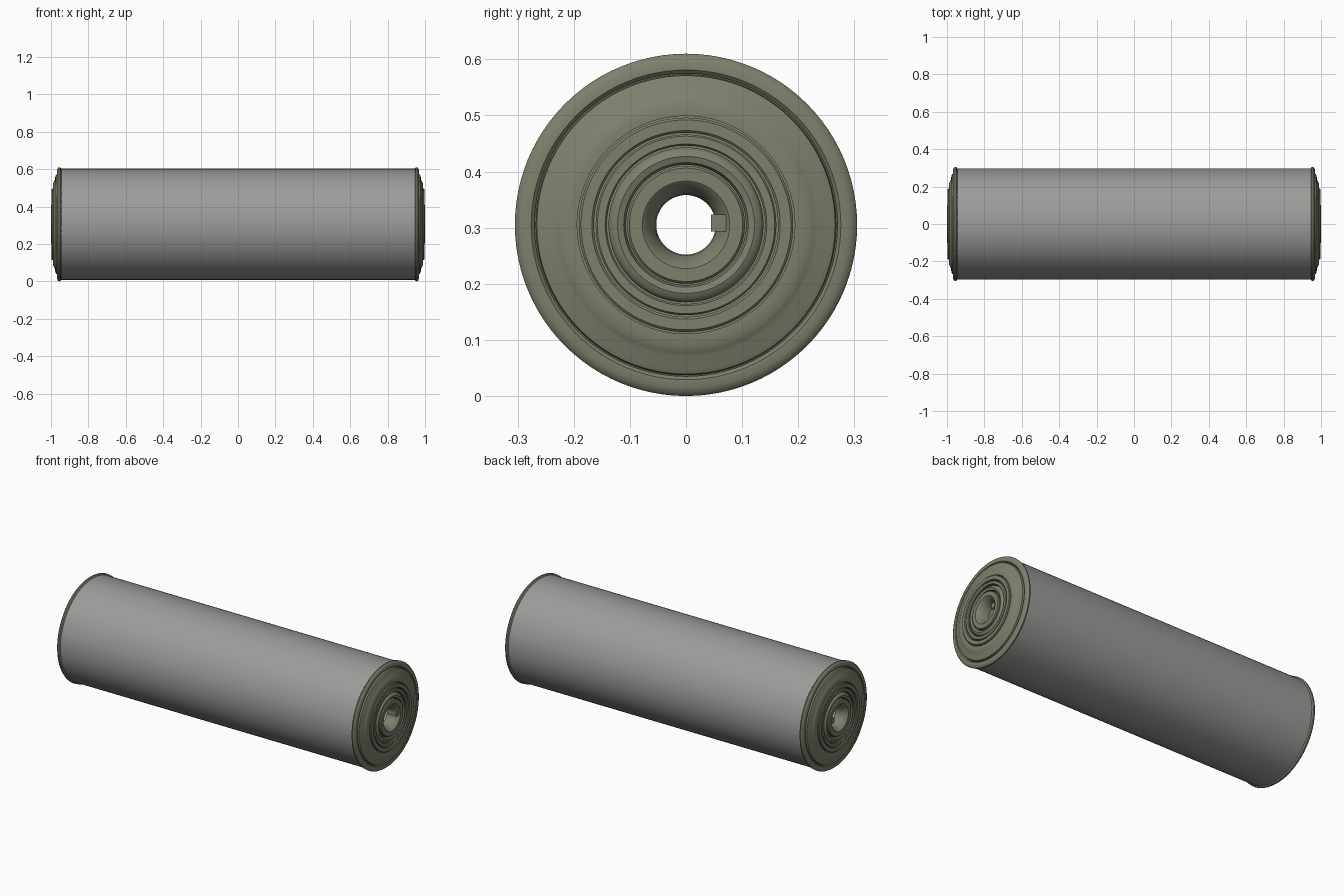
import bpy, bmesh, math
from mathutils import Vector

if "Cube" in bpy.data.objects:
    bpy.data.objects.remove(bpy.data.objects["Cube"])

CZ = 0.305
SEG = 96


def material(name, col):
    m = bpy.data.materials.new(name)
    m.diffuse_color = (*col, 1)
    m.use_nodes = True
    m.node_tree.nodes["Principled BSDF"].inputs["Base Color"].default_value = m.diffuse_color
    return m


steel = material("grey steel", (0.33, 0.33, 0.325))
olive = material("olive grey", (0.215, 0.215, 0.155))


def finish(bm, name, mat):
    bmesh.ops.recalc_face_normals(bm, faces=bm.faces)
    me = bpy.data.meshes.new(name)
    bm.to_mesh(me)
    bm.free()
    ob = bpy.data.objects.new(name, me)
    bpy.context.collection.objects.link(ob)
    me.materials.append(mat)
    bpy.ops.object.select_all(action='DESELECT')
    ob.select_set(True)
    bpy.context.view_layer.objects.active = ob
    bpy.ops.object.shade_smooth_by_angle(angle=math.radians(35))
    return ob


def lathe(name, profile, mat, side=1):
    """Revolve a closed (x, radius) profile around the roller axis."""
    bm = bmesh.new()
    rings = []
    for i in range(SEG):
        a = 2 * math.pi * i / SEG
        rings.append([bm.verts.new((side * x, r * math.cos(a), CZ + r * math.sin(a)))
                      for x, r in profile])
    n = len(profile)
    for i in range(SEG):
        p, q = rings[i], rings[(i + 1) % SEG]
        for j in range(n):
            k = (j + 1) % n
            bm.faces.new((p[j], p[k], q[k], q[j]))
    return finish(bm, name, mat)


# thin hollow roller tube
lathe("roller_tube", [(-0.955, 0.297), (0.955, 0.297), (0.955, 0.285), (-0.955, 0.285)], steel)

# end cap parts, from the rim inwards
parts = {
    "rim_flange": [(0.945, 0.297), (0.95, 0.304), (0.957, 0.305), (0.963, 0.301),
                   (0.968, 0.29), (0.968, 0.276), (0.962, 0.27), (0.94, 0.27), (0.94, 0.296)],
    "end_dish": [(0.955, 0.268), (0.972, 0.266), (0.976, 0.258), (0.98, 0.235),
                 (0.984, 0.228), (0.988, 0.22), (0.99, 0.205), (0.99, 0.194),
                 (0.95, 0.194), (0.95, 0.22), (0.94, 0.268)],
    "outer_seal_ring": [(0.96, 0.191), (0.993, 0.191), (0.997, 0.187), (0.997, 0.168),
                        (0.993, 0.164), (0.96, 0.164)],
    "middle_seal_ring": [(0.96, 0.161), (0.991, 0.161), (0.995, 0.158), (0.995, 0.144),
                         (0.991, 0.141), (0.96, 0.141)],
    "inner_seal_ring": [(0.96, 0.138), (0.985, 0.138), (0.994, 0.132), (0.998, 0.122),
                        (0.994, 0.111), (0.985, 0.107), (0.96, 0.107)],
    "bearing_hub": [(0.93, 0.105), (0.995, 0.105), (1.0, 0.101), (1.0, 0.078),
                    (0.997, 0.074), (0.965, 0.055), (0.93, 0.053)],
    # recessed web that carries the rings
    "bearing_web": [(0.93, 0.272), (0.955, 0.272), (0.965, 0.1), (0.94, 0.1)],
}
for side, label in ((1, "right"), (-1, "left")):
    for name, prof in parts.items():
        lathe(f"{label}_{name}", prof, olive, side)

    # key block inside the bore
    bm = bmesh.new()
    bmesh.ops.create_cube(bm, size=1)
    for v in bm.verts:
        v.co = Vector((side * (0.965 + v.co.x * 0.06), 0.058 + v.co.y * 0.026, CZ + 0.003 + v.co.z * 0.03))
    finish(bm, f"{label}_bore_key", olive)
